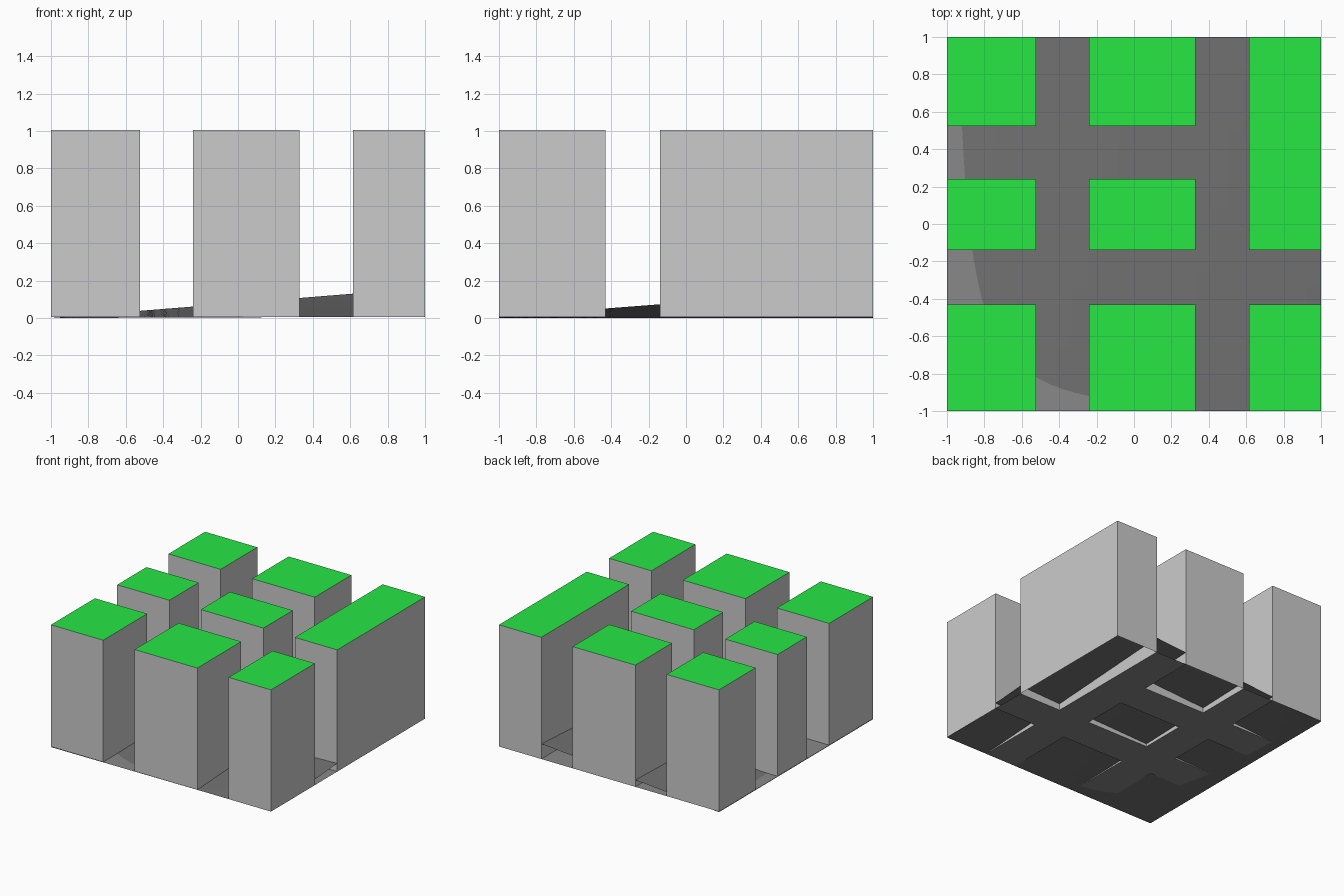
import bpy, bmesh

if "Cube" in bpy.data.objects:
    bpy.data.objects.remove(bpy.data.objects["Cube"])

STREET_Z, TOP_Z = 0.005, 1.005
XS = [-1, -0.525, -0.24, 0.33, 0.615, 1]
YS = [-1, -0.43, -0.14, 0.24, 0.525, 1]


def material(name, rgb):
    m = bpy.data.materials.new(name)
    m.diffuse_color = (*rgb, 1)
    m.use_nodes = True
    m.node_tree.nodes["Principled BSDF"].inputs["Base Color"].default_value = m.diffuse_color
    return m


def finish(name, bm, mats):
    bmesh.ops.remove_doubles(bm, verts=bm.verts, dist=1e-5)
    me = bpy.data.meshes.new(name)
    bm.to_mesh(me)
    bm.free()
    for m in mats:
        me.materials.append(m)
    ob = bpy.data.objects.new(name, me)
    bpy.context.collection.objects.link(ob)
    return ob


def rect(bm, x0, x1, y0, y1, z):
    return bm.faces.new([bm.verts.new((x, y, z)) for x, y in
                         ((x0, y0), (x1, y0), (x1, y1), (x0, y1))])


wall = material("wall", (0.8, 0.8, 0.8))
grass = material("grass", (0.02, 0.8, 0.06))
asphalt = material("asphalt", (0.25, 0.25, 0.25))
earth = material("earth", (0.17, 0.17, 0.17))


# Open-bottomed block with a green roof
def city_block(name, x0, x1, y0, y1):
    bm = bmesh.new()
    roof = rect(bm, x0, x1, y0, y1, TOP_Z)
    roof.material_index = 1
    top = [v for v in roof.verts]
    low = [bm.verts.new((v.co.x, v.co.y, STREET_Z)) for v in top]
    for i in range(4):
        j = (i + 1) % 4
        bm.faces.new((low[i], low[j], top[j], top[i]))
    finish(name, bm, [wall, grass])


cols = {"left": 0, "middle": 2, "right": 4}
rows = {"front": 0, "centre": 2, "back": 4}
for cn, i in cols.items():
    for rn, j in rows.items():
        if cn == "right" and rn == "back":
            continue
        # the right centre block runs through to the back edge
        y1 = YS[5] if (cn, rn) == ("right", "centre") else YS[j + 1]
        city_block(f"block_{rn}_{cn}", XS[i], XS[i + 1], YS[j], y1)

# Flat streets filling the cells between blocks
bm = bmesh.new()
for i in range(5):
    for j in range(5):
        block = (i % 2 == 0 and j % 2 == 0) or (i == 4 and j == 3)
        if not block:
            rect(bm, XS[i], XS[i + 1], YS[j], YS[j + 1], STREET_Z)
finish("streets", bm, [asphalt])

# Gently twisted ground rising to the back right corner
bm = bmesh.new()
bmesh.ops.create_grid(bm, x_segments=24, y_segments=24, size=1)
for v in bm.verts:
    u, w = 1 + v.co.x, 1 + v.co.y
    v.co.z = 0.0035 * u + 0.0385 * u * w
finish("sloping_ground", bm, [earth])
